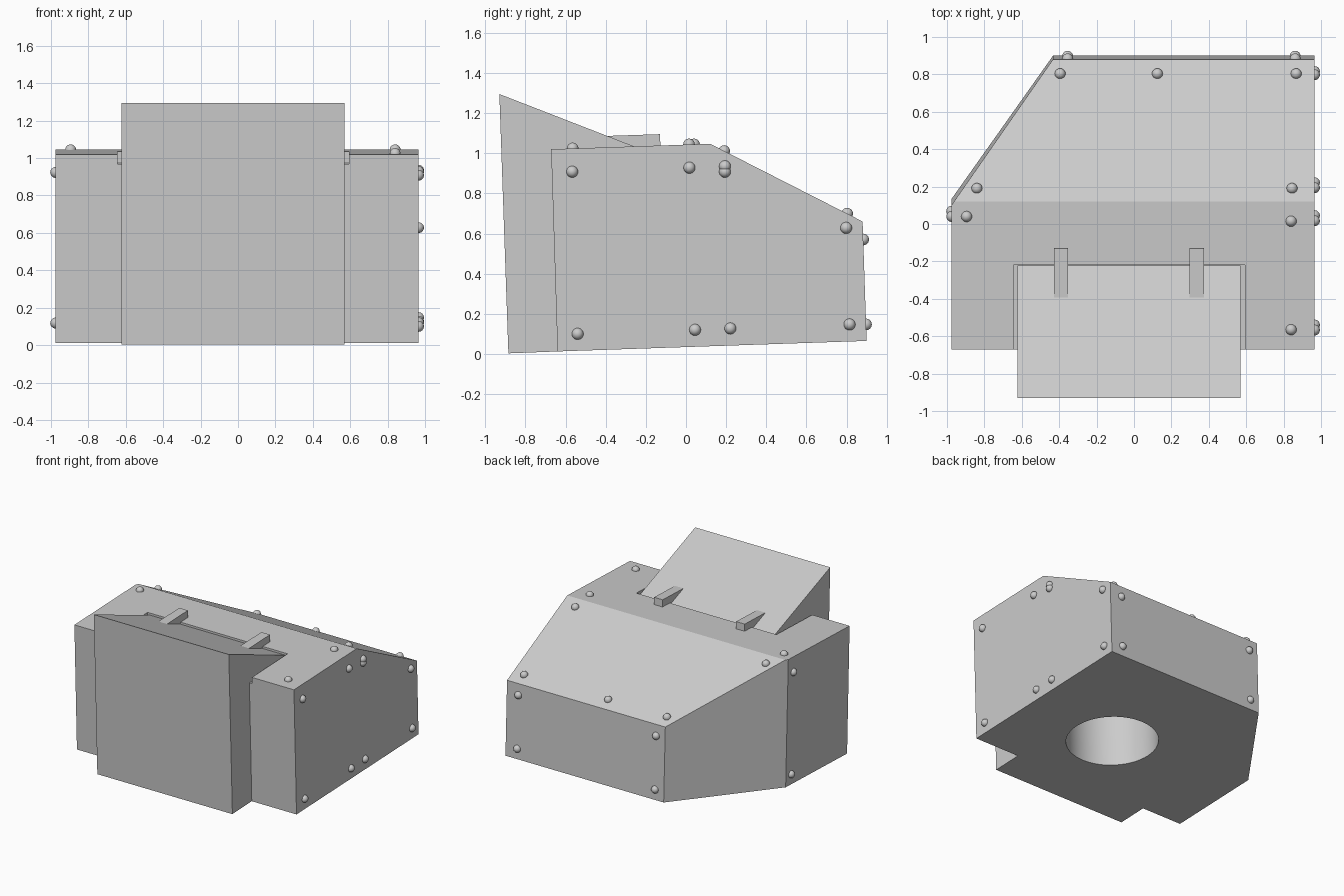
import bpy
import bmesh
from mathutils import Vector

cube = bpy.data.objects.get("Cube")
if cube:
    bpy.data.objects.remove(cube, do_unlink=True)

# One plain grey for everything
GREY = (0.6, 0.6, 0.6, 1.0)
grey = bpy.data.materials.new("plain_grey")
grey.diffuse_color = GREY
grey.use_nodes = True
grey.node_tree.nodes["Principled BSDF"].inputs["Base Color"].default_value = GREY

UP = Vector((0, -0.033, 1)).normalized()   # the whole casing leans slightly forward


def add_object(name, bm):
    bmesh.ops.recalc_face_normals(bm, faces=bm.faces)
    mesh = bpy.data.meshes.new(name)
    bm.to_mesh(mesh)
    bm.free()
    mesh.materials.append(grey)
    obj = bpy.data.objects.new(name, mesh)
    bpy.context.collection.objects.link(obj)
    return obj


def extrude_profile(x0, x1, profile):
    """Solid from a side profile of (y, z) points, spanning x0 to x1."""
    bm = bmesh.new()
    face = bm.faces.new([bm.verts.new((x0, y, z)) for y, z in profile])
    out = bmesh.ops.extrude_face_region(bm, geom=[face])
    verts = [v for v in out["geom"] if isinstance(v, bmesh.types.BMVert)]
    bmesh.ops.translate(bm, verts=verts, vec=(x1 - x0, 0, 0))
    return bm


def cut(target, cutter):
    cutter.hide_render = True
    cutter.hide_viewport = True
    cutter.display_type = 'WIRE'
    mod = target.modifiers.new(cutter.name, 'BOOLEAN')
    mod.operation = 'DIFFERENCE'
    mod.solver = 'EXACT'
    mod.object = cutter


# Main casing with sloped rear roof and one corner sliced off
bm = extrude_profile(-0.975, 0.965, [(-0.64, 0.0125), (0.9, 0.065), (0.88, 0.66),
                                     (0.12, 1.047), (-0.672, 1.02)])
corner = Vector((-0.433, 0.9, 0.065))
along = Vector((-0.975, 0.135, 0.04)) - corner
normal = along.cross(UP)
if normal.x > 0:
    normal.negate()
bmesh.ops.bisect_plane(bm, geom=bm.verts[:] + bm.edges[:] + bm.faces[:],
                       plane_co=corner, plane_no=normal, clear_outer=True)
bmesh.ops.holes_fill(bm, edges=[e for e in bm.edges if e.is_boundary])
casing = add_object("casing", bm)

# Shallow recess around the hood
cut(casing, add_object("recess_cutter", extrude_profile(
    -0.645, 0.593, [(-0.8, 0.965), (-0.22, 0.98), (-0.22, 1.2), (-0.8, 1.2)])))

# Round socket in the underside
bm = bmesh.new()
bmesh.ops.create_cone(bm, cap_ends=True, segments=64, radius1=0.338, radius2=0.338, depth=1.2)
bmesh.ops.rotate(bm, verts=bm.verts, cent=(0, 0, 0),
                 matrix=Vector((0, 0, 1)).rotation_difference(UP).to_matrix())
bmesh.ops.translate(bm, verts=bm.verts, vec=(0.16, -0.057, 0.05))
for f in bm.faces:
    f.smooth = len(f.verts) == 4
cut(casing, add_object("socket_cutter", bm))

# Front hood with its sloped lid
add_object("hood", extrude_profile(-0.623, 0.57, [
    (-0.885, 0.003), (-0.64, 0.0125), (-0.6, 0.3), (-0.222, 0.9),
    (-0.222, 1.02), (-0.93, 1.295)]))

# Hinge brackets
for side, x in (("right", -0.39), ("left", 0.335)):
    add_object("hinge_" + side, extrude_profile(x - 0.038, x + 0.038, [
        (-0.4, 1.02), (-0.127, 1.03), (-0.13, 1.095), (-0.4, 1.086)]))

# Rivets, grouped by the face they sit on
rivets = {
    "roof": [(-0.895, 0.04, 1.044), (0.84, 0.015, 1.044), (0.84, -0.565, 1.024)],
    "slope": [(x, 0.19, 1.011) for x in (-0.84, 0.845)]
             + [(x, 0.803, 0.699) for x in (-0.395, 0.125, 0.867)],
    "back": [(x, y, z) for x in (-0.355, 0.862) for y, z in ((0.883, 0.57), (0.897, 0.147))],
    "left": [(0.965, y, z) for y, z in (
        (-0.567, 0.908), (-0.54, 0.1), (0.017, 0.928), (0.045, 0.12), (0.194, 0.935),
        (0.194, 0.908), (0.221, 0.127), (0.798, 0.628), (0.815, 0.147))],
    "right": [(-0.975, 0.04, 0.923), (-0.975, 0.068, 0.118)],
}
for place, spots in rivets.items():
    bm = bmesh.new()
    for spot in spots:
        made = bmesh.ops.create_uvsphere(bm, u_segments=20, v_segments=12, radius=0.029)
        bmesh.ops.translate(bm, verts=made["verts"], vec=spot)
    for f in bm.faces:
        f.smooth = True
    add_object(place + "_rivets", bm)
